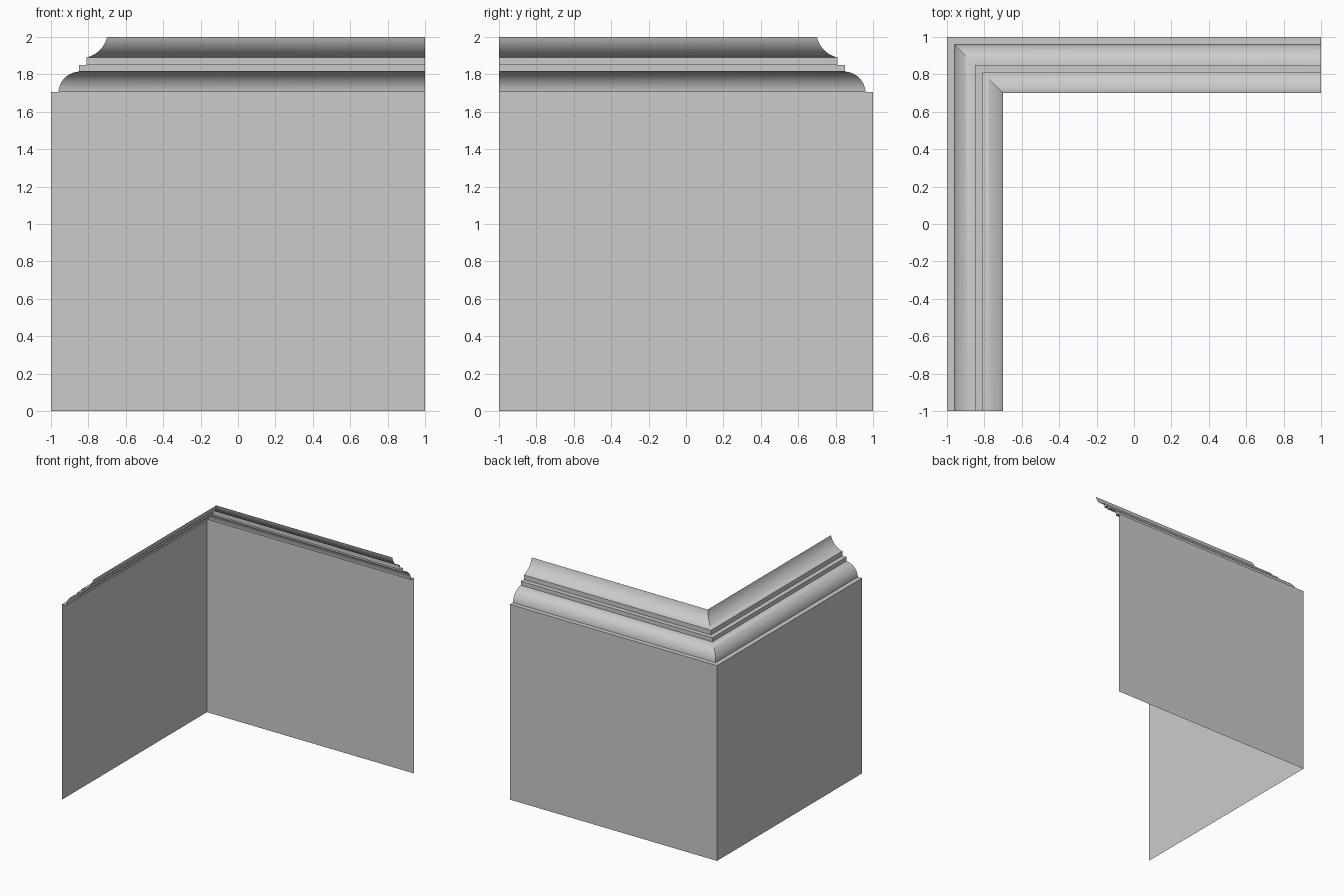
import bpy
import bmesh
from math import sin, cos, radians, hypot

cube = bpy.data.objects.get("Cube")
if cube:
    bpy.data.objects.remove(cube)

grey = bpy.data.materials.new("plain grey")
colour = (0.6, 0.6, 0.6, 1)
grey.diffuse_color = colour
grey.use_nodes = True
grey.node_tree.nodes["Principled BSDF"].inputs["Base Color"].default_value = colour


def arc(start, end, half_angle, convex, steps=12):
    """Circular arc between two (inset, height) points."""
    (x0, z0), (x1, z1) = start, end
    dx, dz = x1 - x0, z1 - z0
    h = radians(half_angle)
    chord = hypot(dx, dz)
    r = chord / (2 * sin(h))
    side = 1 if convex else -1
    points = []
    for i in range(steps + 1):
        a = -h + 2 * h * i / steps
        along = 0.5 + r * sin(a) / chord
        bulge = side * r * (cos(a) - cos(h)) / chord
        points.append((x0 + dx * along - dz * bulge, z0 + dz * along + dx * bulge))
    return points


def sweep(name, profile):
    """Sweep an (inset, height) profile round the L-shaped corner."""
    bm = bmesh.new()
    rows = []
    for d, z in profile:
        path = ((1, 1 - d), (d - 1, 1 - d), (d - 1, -1))
        rows.append([bm.verts.new((x, y, z)) for x, y in path])
    for low, high in zip(rows, rows[1:]):
        for i in range(2):
            bm.faces.new((low[i], low[i + 1], high[i + 1], high[i]))
    mesh = bpy.data.meshes.new(name)
    bm.to_mesh(mesh)
    bm.free()
    mesh.materials.append(grey)
    obj = bpy.data.objects.new(name, mesh)
    bpy.context.collection.objects.link(obj)
    bpy.ops.object.select_all(action='DESELECT')
    obj.select_set(True)
    bpy.context.view_layer.objects.active = obj
    bpy.ops.object.shade_smooth_by_angle(angle=radians(30))


# Two plain wall panels meeting at the corner
sweep("corner_walls", [(0, 0), (0, 1.705)])

# Moulding: ledge, rounded lower bead, two square steps, hollow upper cove
sweep("top_moulding",
      [(0, 1.705)]
      + arc((0.04, 1.705), (0.15, 1.815), 42, True)
      + [(0.15, 1.85), (0.19, 1.85)]
      + arc((0.19, 1.89), (0.3, 2), 32, False))
